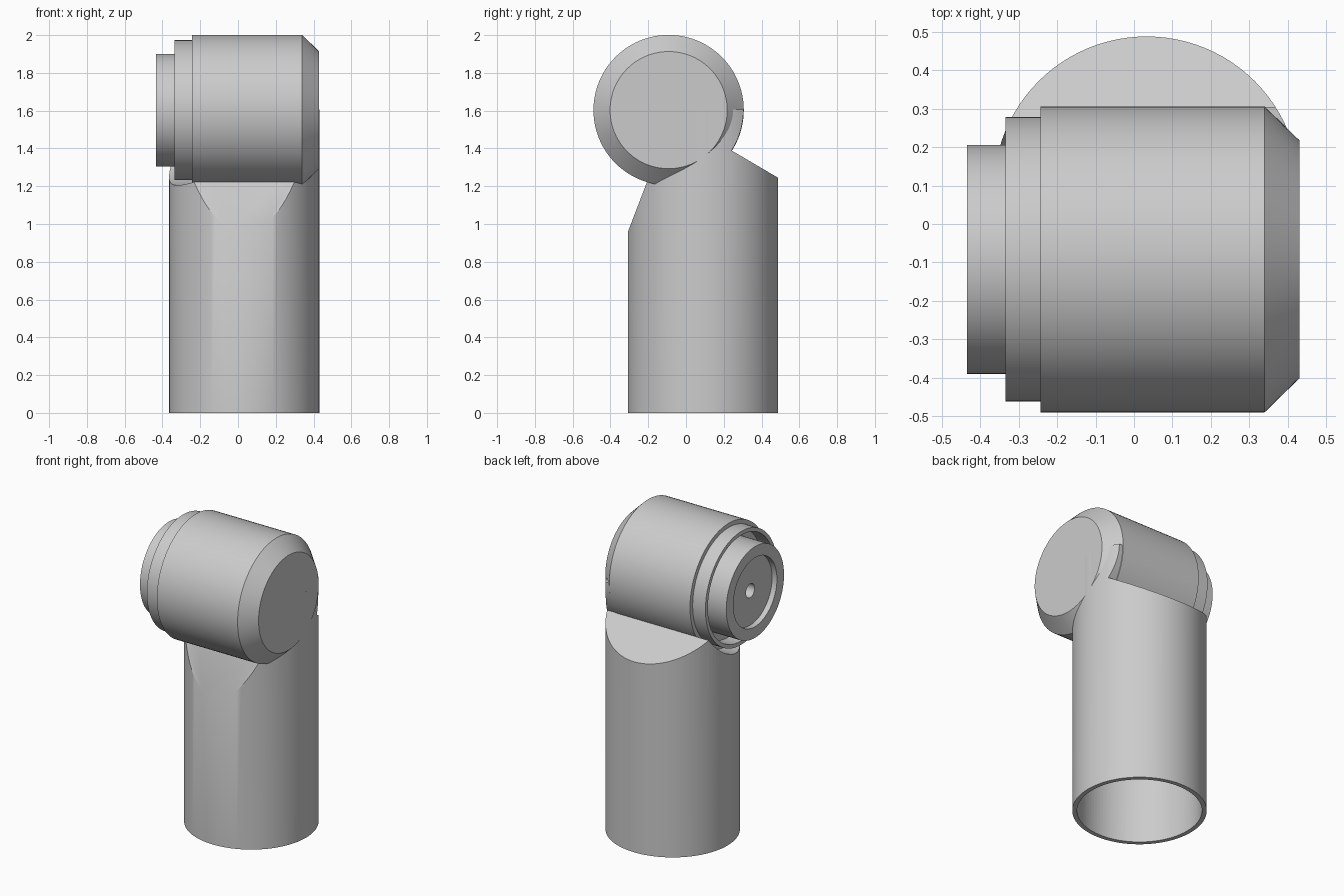
import bpy, bmesh, math
from mathutils import Vector, Matrix

if "Cube" in bpy.data.objects:
    bpy.data.objects.remove(bpy.data.objects["Cube"], do_unlink=True)

SEG = 96
TUBE_X, TUBE_Y, R = 0.033, 0.09, 0.398     # upright tube
HEAD_Y, HEAD_Z = -0.092, 1.603             # axis of the sideways head

grey = bpy.data.materials.new("plain grey")
grey.use_nodes = True
grey.diffuse_color = (0.6, 0.6, 0.6, 1)
grey.node_tree.nodes["Principled BSDF"].inputs["Base Color"].default_value = (0.6, 0.6, 0.6, 1)


def lathe(name, profile, matrix):
    """Spin (height, radius) points about local z; ends at radius 0 close to a pole."""
    bm = bmesh.new()
    verts = [bm.verts.new((r, 0, h)) for h, r in profile]
    edges = [bm.edges.new(pair) for pair in zip(verts, verts[1:])]
    bmesh.ops.spin(bm, geom=verts + edges, cent=(0, 0, 0), axis=(0, 0, 1),
                   angle=math.tau, steps=SEG, use_merge=True)
    bmesh.ops.remove_doubles(bm, verts=bm.verts, dist=1e-5)
    bmesh.ops.recalc_face_normals(bm, faces=bm.faces)
    bm.transform(matrix)
    mesh = bpy.data.meshes.new(name)
    bm.to_mesh(mesh)
    bm.free()
    mesh.materials.append(grey)
    obj = bpy.data.objects.new(name, mesh)
    bpy.context.collection.objects.link(obj)
    return obj


UPRIGHT = Matrix.Translation((TUBE_X, TUBE_Y, 0))
SIDEWAYS = Matrix.Translation((0, HEAD_Y, HEAD_Z)) @ Matrix.Rotation(math.pi / 2, 4, "Y")


def rod(name, low, high, radius, matrix):
    return lathe(name, [(low, 0), (low, radius), (high, radius), (high, 0)], matrix)


def select(obj):
    bpy.ops.object.select_all(action="DESELECT")
    obj.select_set(True)
    bpy.context.view_layer.objects.active = obj


def combine(obj, tool, operation):
    select(obj)
    mod = obj.modifiers.new("cut", "BOOLEAN")
    mod.operation, mod.object, mod.solver = operation, tool, "EXACT"
    bpy.ops.object.modifier_apply(modifier=mod.name)
    bpy.data.objects.remove(tool, do_unlink=True)


def slice_off(obj, point, normal):
    """Cut away and cap everything on the normal's side of a plane."""
    bm = bmesh.new()
    bm.from_mesh(obj.data)
    cut = bmesh.ops.bisect_plane(bm, geom=bm.verts[:] + bm.edges[:] + bm.faces[:],
                                 plane_co=point, plane_no=Vector(normal), clear_outer=True)
    rim = [e for e in cut["geom_cut"] if isinstance(e, bmesh.types.BMEdge)]
    bmesh.ops.edgeloop_fill(bm, edges=rim)
    bmesh.ops.recalc_face_normals(bm, faces=bm.faces)
    bm.to_mesh(obj.data)
    bm.free()


# Upright tube: sloped front and back shoulders, saddle under the nozzle, open bore
tube = rod("upright_tube", 0, 1.58, R, UPRIGHT)
slice_off(tube, (0, -0.307, 0.96), (0, -0.28, 0.107))
slice_off(tube, (0, 0.487, 1.245), (0, 0.145, 0.247))
combine(tube, rod("saddle_cutter", -1, -0.24, R, SIDEWAYS), "DIFFERENCE")
combine(tube, rod("bore_cutter", -0.2, 0.94, 0.37, UPRIGHT), "DIFFERENCE")

# Top of the tube inside the head, showing at the bevelled end
core = rod("tube_core", 1.1, 1.605, R, UPRIGHT)
combine(core, rod("core_limit", -0.2, 0.6, R - 0.002, SIDEWAYS), "INTERSECT")

# Sideways head with a bevelled end
head = lathe("head_barrel", [(-0.243, 0), (-0.243, R), (0.34, R), (0.43, 0.31), (0.43, 0)],
             SIDEWAYS)

# Thin collar around the nozzle
collar = lathe("collar_ring", [(-0.23, 0.37), (-0.335, 0.37), (-0.335, 0.345), (-0.23, 0.345),
                               (-0.23, 0.37)], SIDEWAYS)

# Nozzle with a recessed face and a small centre hole
nozzle = lathe("nozzle", [(-0.23, 0), (-0.23, 0.298), (-0.435, 0.298), (-0.435, 0.225),
                          (-0.4, 0.225), (-0.4, 0.045), (-0.3, 0.045), (-0.3, 0)], SIDEWAYS)

for part in (tube, core, head, collar, nozzle):
    select(part)
    bpy.ops.object.shade_smooth_by_angle(angle=math.radians(30))
